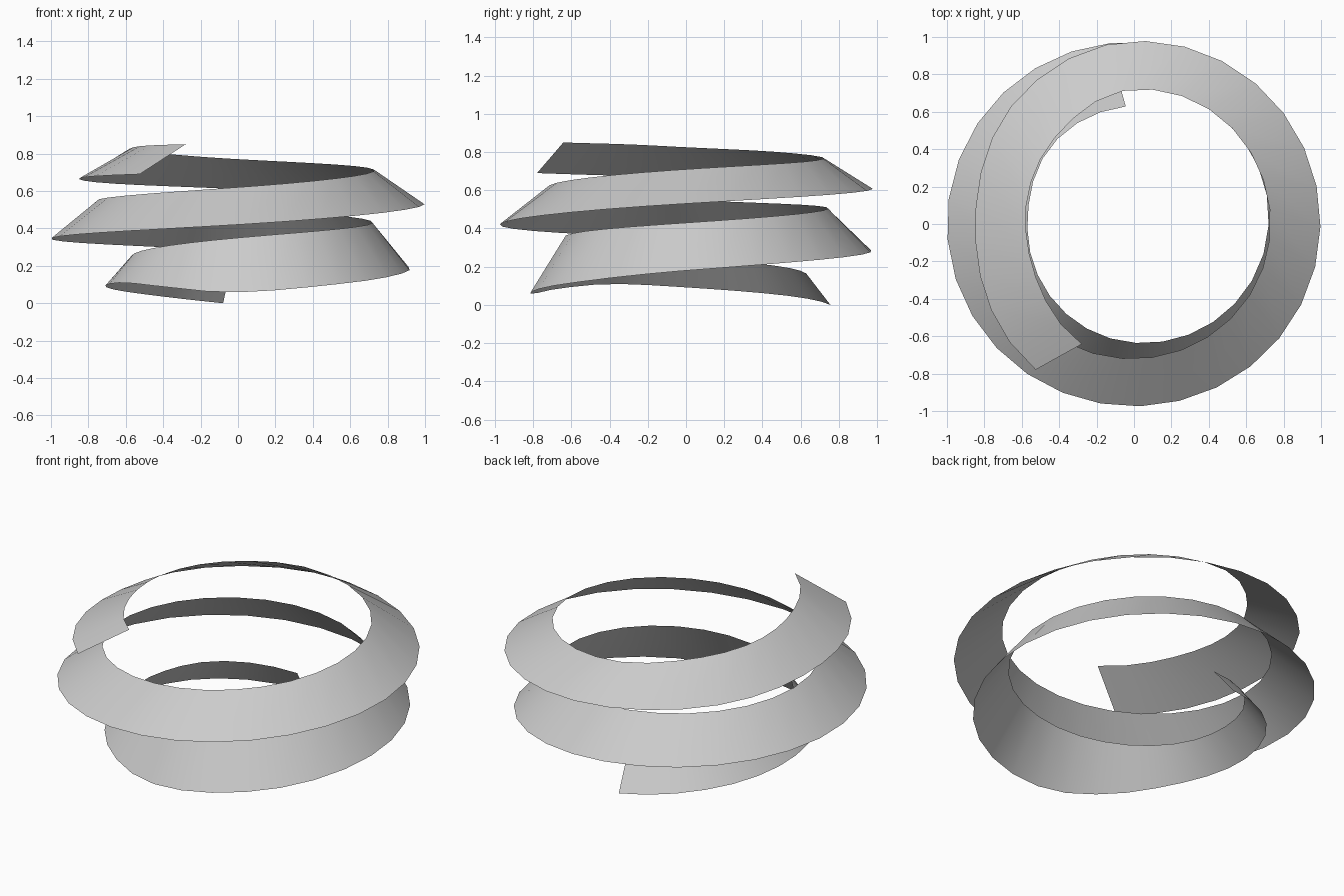
import bpy, bmesh, math
from mathutils import Vector

if "Cube" in bpy.data.objects:
    bpy.data.objects.remove(bpy.data.objects["Cube"], do_unlink=True)

# Edge guides of the ribbon: (turn angle in degrees, radius, height)
LOWER = [(96, .76, 0), (135, .73, .05), (180, .71, .092), (212, .725, .11), (237, .76, .09),
         (268, .81, .058), (310, .87, .105), (360, .92, .18), (450, .972, .28), (540, 1, .345),
         (630, .975, .42), (720, .997, .53), (810, .978, .61), (850, .92, .635),
         (900, .85, .665), (956, .94, .69)]
UPPER = [(94, .63, .165), (135, .61, .21), (180, .57, .25), (270, .635, .35), (360, .72, .43),
         (450, .745, .505), (540, .755, .55), (630, .72, .62), (720, .73, .71), (810, .72, .77),
         (850, .63, .80), (900, .58, .825), (930, .60, .84), (966.5, .70, .85)]
SEGMENTS = 69


def slope(keys, i, c):
    a, b = keys[max(i - 1, 0)], keys[min(i + 1, len(keys) - 1)]
    return (b[c] - a[c]) / (b[0] - a[0])


def sample(keys, angle, c):
    """Smooth Hermite interpolation of one column of the guide."""
    i = max(k for k in range(len(keys) - 1) if k == 0 or keys[k][0] <= angle)
    a, b = keys[i], keys[i + 1]
    h = b[0] - a[0]
    t = (angle - a[0]) / h
    s = 1 - t
    return (a[c] * s * s * (1 + 2 * t) + b[c] * t * t * (1 + 2 * s)
            + h * s * t * (s * slope(keys, i, c) - t * slope(keys, i + 1, c)))


def edge_point(keys, f):
    angle = keys[0][0] + (keys[-1][0] - keys[0][0]) * f
    r, z = sample(keys, angle, 1), sample(keys, angle, 2)
    a = math.radians(angle)
    return Vector((r * math.cos(a), r * math.sin(a), z))


# Single-sheet spiral ribbon
bm = bmesh.new()
rows = [[bm.verts.new(edge_point(keys, i / SEGMENTS)) for keys in (LOWER, UPPER)]
        for i in range(SEGMENTS + 1)]
for (low, up), (next_low, next_up) in zip(rows, rows[1:]):
    bm.faces.new((low, next_low, next_up, up)).smooth = True
mesh = bpy.data.meshes.new("spiral_ribbon")
bm.to_mesh(mesh)
bm.free()
ribbon = bpy.data.objects.new("spiral_ribbon", mesh)
bpy.context.collection.objects.link(ribbon)

# Plain grey finish
grey = bpy.data.materials.new("light_grey")
grey.use_nodes = True
colour = (.6, .6, .6, 1)
grey.diffuse_color = colour
grey.node_tree.nodes["Principled BSDF"].inputs["Base Color"].default_value = colour
mesh.materials.append(grey)
